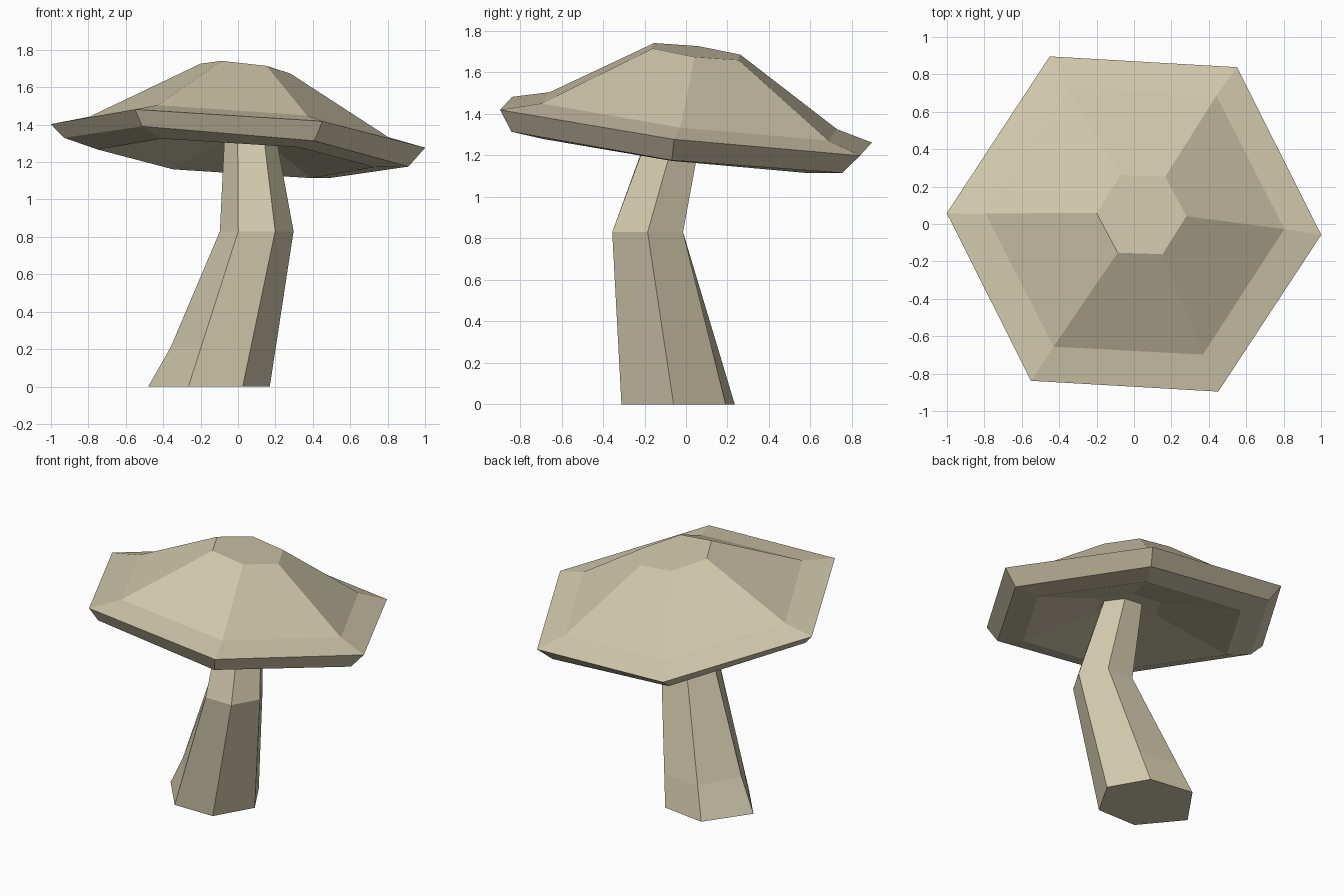
import bpy, bmesh, math

if "Cube" in bpy.data.objects:
    bpy.data.objects.remove(bpy.data.objects["Cube"])

mat = bpy.data.materials.new("warm_beige")
mat.diffuse_color = (0.64, 0.58, 0.41, 1)
mat.use_nodes = True
mat.node_tree.nodes["Principled BSDF"].inputs["Base Color"].default_value = mat.diffuse_color


def hexagon(cx, cy, cz, r, phase=0, sx=0, sy=0):
    """Six points around a centre, tilted by slopes sx and sy."""
    pts = []
    for i in range(6):
        a = math.radians(phase + 60 * i)
        dx, dy = r * math.cos(a), r * math.sin(a)
        pts.append((cx + dx, cy + dy, cz + sx * dx + sy * dy))
    return pts


def loft(name, rings):
    """Join rings with flat quads and close both ends."""
    bm = bmesh.new()
    loops = [[bm.verts.new(p) for p in ring] for ring in rings]
    for a, b in zip(loops, loops[1:]):
        for i in range(6):
            j = (i + 1) % 6
            bm.faces.new((a[i], a[j], b[j], b[i]))
    bm.faces.new(loops[0][::-1])
    bm.faces.new(loops[-1])
    bmesh.ops.recalc_face_normals(bm, faces=bm.faces)
    mesh = bpy.data.meshes.new(name)
    bm.to_mesh(mesh)
    bm.free()
    mesh.materials.append(mat)
    obj = bpy.data.objects.new(name, mesh)
    bpy.context.collection.objects.link(obj)
    return obj


# Cap: hollow underside, lower lip, rim, shoulder, crown
loft("mushroom_cap", [
    hexagon(0.03, -0.02, 1.335, 0.22, -3, -0.08, -0.12),
    hexagon(-0.01, -0.03, 1.22, 0.74, -3, -0.07, -0.125),
    hexagon(-0.01, -0.02, 1.253, 0.922, -3, -0.09, -0.12),
    hexagon(0, 0, 1.34, 1.003, -3.3, -0.07, -0.123),
    hexagon(0.005, 0.015, 1.388, 0.80, -3, -0.075, -0.125),
    hexagon(0.04, 0.05, 1.70, 0.24, -2, -0.115, -0.13),
])

# Stem: bent hexagonal trunk with a flared foot on the left
foot = hexagon(-0.12, -0.06, 0, 0.29)
foot[2] = (-0.28, 0.235, 0)
foot[3] = (-0.48, -0.05, 0)
bend = hexagon(0.10, -0.185, 0.83, 0.197)
ankle = [tuple(p + (q - p) * 0.25 for p, q in zip(a, b)) for a, b in zip(foot, bend)]
ankle[3] = (-0.36, -0.09, 0.21)
loft("stem", [
    foot, ankle, bend,
    hexagon(0.065, -0.035, 1.37, 0.135, 0, -0.08, -0.12),
])
